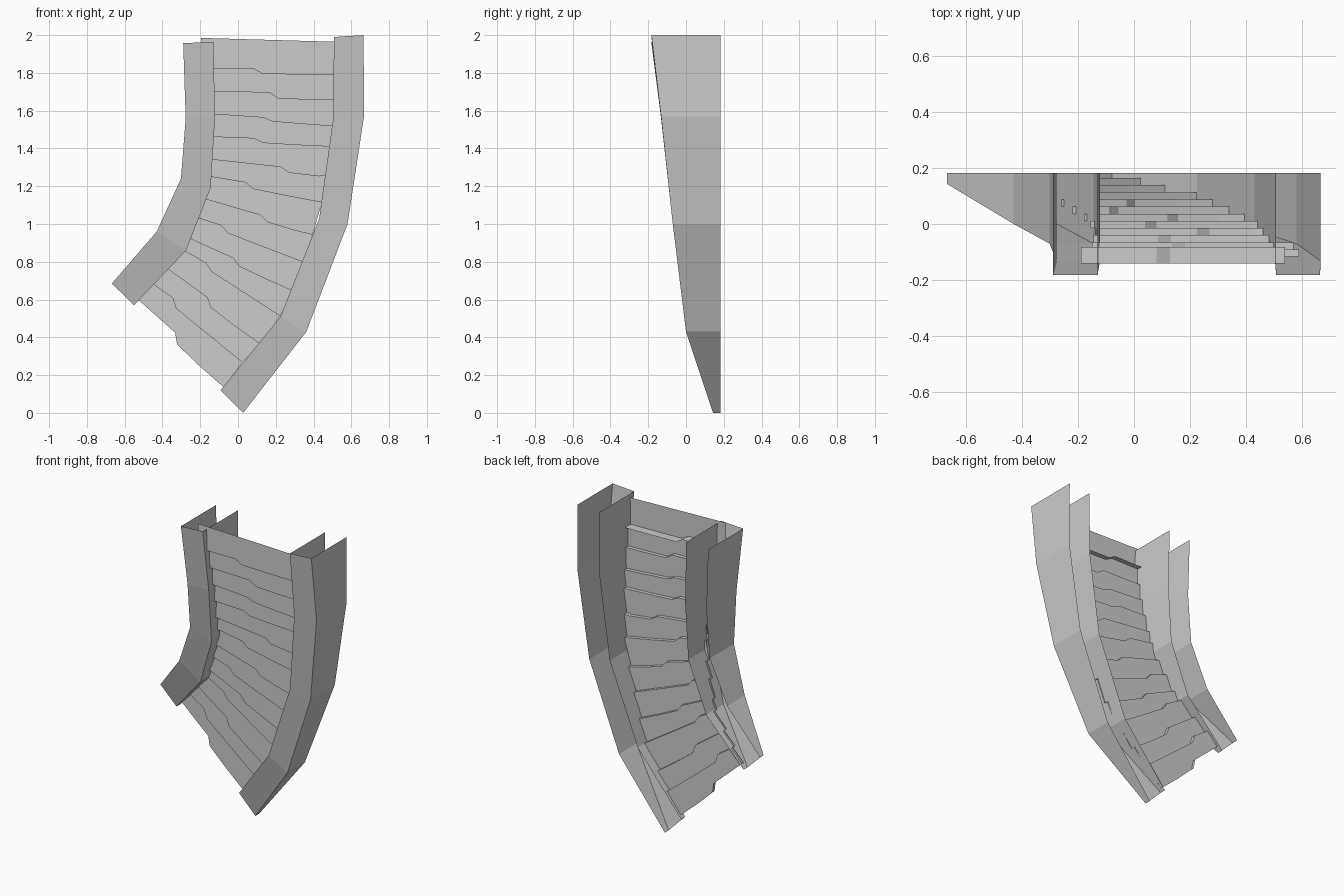
import bpy, bmesh
from mathutils import Vector

if "Cube" in bpy.data.objects:
    bpy.data.objects.remove(bpy.data.objects["Cube"])

BACK = 0.183
# front height (y) of the side walls at their five stations, top to bottom
RAIL_Y = [-0.183, -0.132, -0.07, 0.0, 0.143]


def finish(name, bm):
    bmesh.ops.recalc_face_normals(bm, faces=bm.faces[:])
    mesh = bpy.data.meshes.new(name)
    bm.to_mesh(mesh)
    bm.free()
    obj = bpy.data.objects.new(name, mesh)
    bpy.context.collection.objects.link(obj)
    return obj


def side_wall(name, side_a, side_b):
    """Sloping channel, open at the back and at both ends."""
    bm = bmesh.new()
    rows = []
    for (ax, az), (bx, bz), y in zip(side_a, side_b, RAIL_Y):
        pts = [(ax, BACK, az), (ax, y, az), (bx, y, bz), (bx, BACK, bz)]
        rows.append([bm.verts.new(p) for p in pts])
    for r, s in zip(rows, rows[1:]):
        for k in range(3):
            bm.faces.new((r[k], r[k + 1], s[k + 1], s[k]))
    finish(name, bm)


# side walls
side_wall("left_wall",
          [(-0.29, 1.957), (-0.277, 1.56), (-0.302, 1.24), (-0.43, 0.96), (-0.668, 0.685)],
          [(-0.13, 1.965), (-0.122, 1.56), (-0.145, 1.19), (-0.275, 0.86), (-0.55, 0.57)])
side_wall("right_wall",
          [(0.508, 1.99), (0.504, 1.56), (0.43, 1.03), (0.225, 0.51), (-0.092, 0.12)],
          [(0.665, 2.0), (0.667, 1.57), (0.58, 1.0), (0.362, 0.43), (0.027, 0.0)])

# worn step edges: left x, z, right x, z, jog position, jog size
EDGES = [
    (-0.53, 0.60, -0.08, 0.14, 0.45, 0.018),
    (-0.45, 0.68, 0.02, 0.27, 0.24, 0.015),
    (-0.37, 0.76, 0.11, 0.37, 0.45, 0.015),
    (-0.28, 0.855, 0.22, 0.515, 0.25, 0.01),
    (-0.25, 0.92, 0.28, 0.65, 0.45, 0.012),
    (-0.21, 1.03, 0.34, 0.80, 0.25, 0.012),
    (-0.17, 1.13, 0.39, 0.945, 0.55, 0.012),
    (-0.145, 1.25, 0.44, 1.115, 0.35, 0.012),
    (-0.13, 1.34, 0.47, 1.255, 0.63, 0.012),
    (-0.125, 1.46, 0.49, 1.41, 0.38, 0.01),
    (-0.12, 1.58, 0.50, 1.52, 0.45, 0.008),
    (-0.12, 1.70, 0.50, 1.66, 0.50, 0.014),
    (-0.12, 1.82, 0.505, 1.79, 0.36, 0.012),
]
# how far the step edges run into the left and right walls
OVER_LEFT = [0.01] * 9 + [0.02, 0.03, 0.04, 0.07]
OVER_RIGHT = [0.005] * 9 + [0.015, 0.07, 0.09, 0.035]


def edge_line(edge, over_l, over_r):
    lx, lz, rx, rz, t, d = edge
    a, b = Vector((lx, lz)), Vector((rx, rz))
    u = (b - a).normalized()
    n = Vector((-u.y, u.x))
    return [a - u * over_l, a.lerp(b, t - 0.04) + n * d,
            a.lerp(b, t + 0.04) - n * d, a.lerp(b, t + 0.3) - n * d * 0.7,
            b + u * over_r]


# steps: flat tread plus jagged riser, open behind
lines = [edge_line(*args) for args in zip(EDGES, OVER_LEFT, OVER_RIGHT)]
lines.append([Vector((-0.195, 1.985)), Vector((0.54, 1.964))])
RISE = 0.0255
for i in range(13):
    y = -0.142 + (12 - i) * RISE
    depth = 0.06 if i == 12 else min(RISE, BACK - y)
    bm = bmesh.new()
    front = [bm.verts.new((p.x, y, p.y)) for p in lines[i]]
    back = [bm.verts.new((p.x, y, p.y)) for p in lines[i + 1]]
    foot = [bm.verts.new((p.x, y + depth, p.y)) for p in lines[i]]
    bm.faces.new(front + back[::-1])
    for k in range(len(front) - 1):
        bm.faces.new((front[k], foot[k], foot[k + 1], front[k + 1]))
    finish("step_%02d" % (i + 1), bm)
